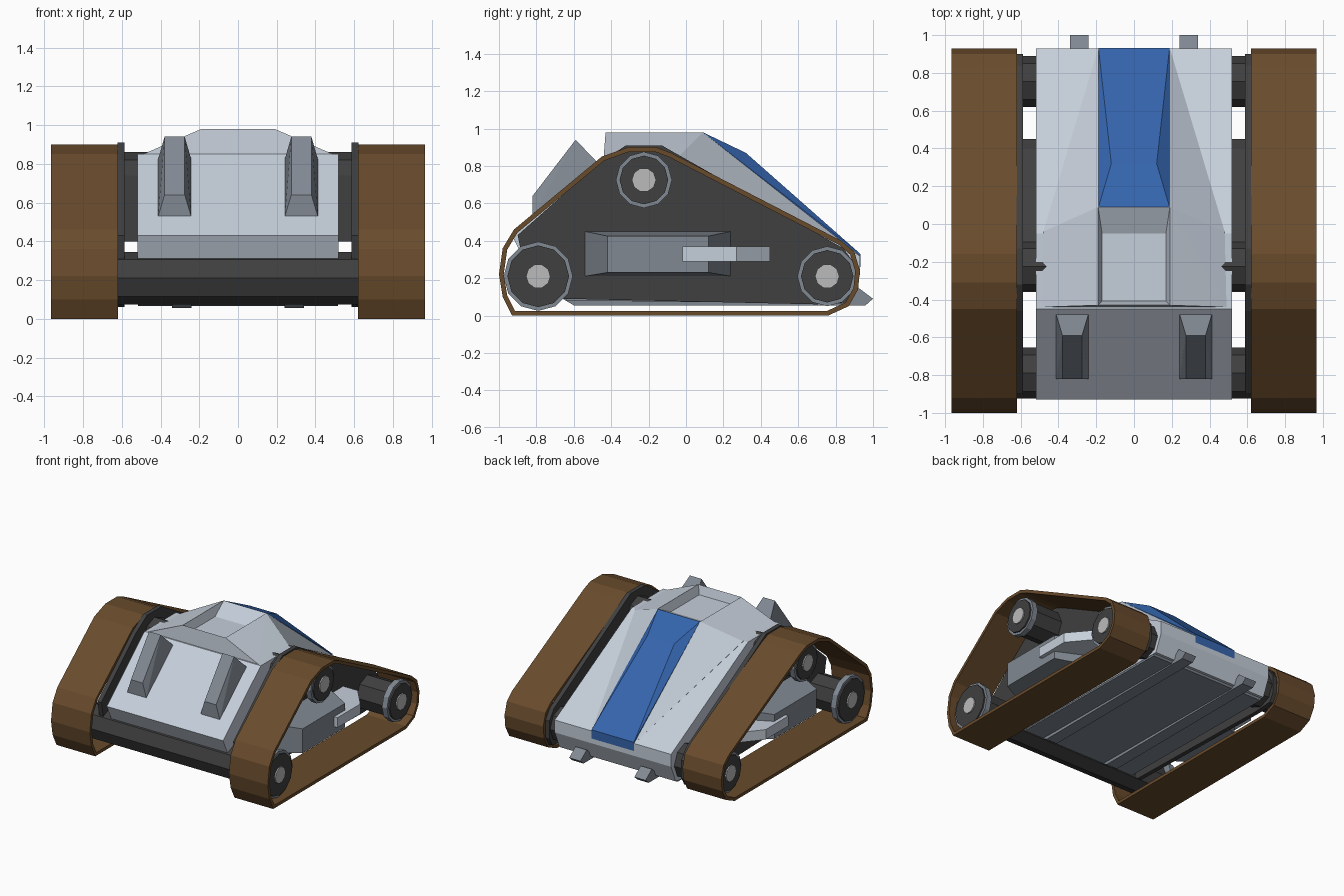
import bpy, bmesh, math
from mathutils import Matrix

if "Cube" in bpy.data.objects:
    bpy.data.objects.remove(bpy.data.objects["Cube"])


def material(name, rgb):
    m = bpy.data.materials.new(name)
    m.diffuse_color = (*rgb, 1)
    m.use_nodes = True
    m.node_tree.nodes["Principled BSDF"].inputs["Base Color"].default_value = m.diffuse_color
    return m


BROWN = material("brown rubber", (0.14, 0.07, 0.025))
DARK = material("dark metal", (0.05, 0.05, 0.052))
STEEL = material("steel", (0.22, 0.25, 0.29))
SILVER = material("silver", (0.5, 0.5, 0.5))
PALE = material("pale armour", (0.56, 0.62, 0.70))
BLUE = material("blue paint", (0.035, 0.13, 0.42))


def finish(bm, name, mat, normals=True):
    if normals:
        bmesh.ops.recalc_face_normals(bm, faces=bm.faces[:])
    me = bpy.data.meshes.new(name)
    bm.to_mesh(me)
    bm.free()
    me.materials.append(mat)
    ob = bpy.data.objects.new(name, me)
    bpy.context.collection.objects.link(ob)
    return ob


def prism(name, profile, x0, x1, mat):
    """Side profile of (y, z) points extruded along x."""
    bm = bmesh.new()
    a = [bm.verts.new((x0, y, z)) for y, z in profile]
    b = [bm.verts.new((x1, y, z)) for y, z in profile]
    bm.faces.new(a)
    bm.faces.new(b)
    for i in range(len(a)):
        j = (i + 1) % len(a)
        bm.faces.new((a[i], a[j], b[j], b[i]))
    return finish(bm, name, mat)


def hull_mesh(points):
    bm = bmesh.new()
    for p in points:
        bm.verts.new(p)
    bmesh.ops.convex_hull(bm, input=bm.verts[:])
    bmesh.ops.dissolve_limit(bm, angle_limit=0.01, verts=bm.verts[:], edges=bm.edges[:])
    bmesh.ops.recalc_face_normals(bm, faces=bm.faces[:])
    return bm


def cylinder(name, y, z, r, x0, x1, sides, mat):
    bm = bmesh.new()
    m = Matrix.Translation(((x0 + x1) / 2, y, z)) @ Matrix.Rotation(math.pi / 2, 4, 'Y')
    bmesh.ops.create_cone(bm, cap_ends=True, segments=sides, radius1=r, radius2=r,
                          depth=abs(x1 - x0), matrix=m)
    return finish(bm, name, mat)


def both(points):
    return [(s * x, y, z) for x, y, z in points for s in (1, -1)]


# Main hull
prism("hull", [(-0.93, 0.43), (-0.45, 0.85), (-0.05, 0.85), (0.93, 0.32), (0.93, 0.22),
               (0.87, 0.08), (-0.65, 0.09), (-0.85, 0.26)], -0.518, 0.518, PALE)
prism("belly_plate", [(-0.64, 0.10), (-0.64, 0.08), (0.84, 0.065), (0.86, 0.10)],
      -0.515, 0.515, STEEL)

# Raised cabin with a sunken hatch in its roof
bm = hull_mesh(both([(0.49, -0.44, 0.85), (0.48, -0.04, 0.85), (0.19, 0.93, 0.32),
                     (0.19, -0.43, 0.98), (0.19, 0.09, 0.98)]))
roof = max(bm.faces, key=lambda f: f.calc_center_median().z)
bmesh.ops.inset_individual(bm, faces=[roof], thickness=0.03)
for v in roof.verts:
    v.co.z -= 0.07
    if v.co.y > 0:
        v.co.y = -0.05
finish(bm, "cabin", PALE)

# Blue raised stripe on the rear slope
finish(hull_mesh(both([(0.188, 0.09, 0.98), (0.188, 0.932, 0.33), (0.188, 0.932, 0.26),
                       (0.12, 0.32, 0.87), (0.12, 0.915, 0.345), (0.188, 0.09, 0.95)])),
       "rear_stripe", BLUE)

# Track outline, counter-clockwise from the front bottom
TRACK = [(-0.93, 0.0), (0.76, 0.0), (0.87, 0.05), (0.92, 0.14), (0.93, 0.24), (0.90, 0.34),
         (0.83, 0.40), (-0.08, 0.87), (-0.16, 0.90), (-0.31, 0.90), (-0.45, 0.85),
         (-0.92, 0.46), (-0.98, 0.36), (-1.0, 0.22), (-0.98, 0.10)]
PLATE = [(-0.66, 0.09), (0.70, 0.06), (0.86, 0.07), (0.90, 0.14), (0.90, 0.28), (0.84, 0.36),
         (-0.13, 0.91), (-0.32, 0.91), (-0.46, 0.82), (-0.90, 0.43), (-0.87, 0.28)]
WHEELS = [("front", -0.79, 0.21, 0.185), ("rear", 0.755, 0.21, 0.16), ("top", -0.225, 0.725, 0.15)]

# Axles running through the whole width
for label, y, z, r in WHEELS:
    cylinder(label + "_axle", y, z, 0.135, -0.875, 0.875, 8, DARK)

for s, side in ((1, "right"), (-1, "left")):
    # Track belt
    bm = bmesh.new()
    x0, x1 = sorted((s * 0.62, s * 0.965))
    a = [bm.verts.new((x0, y, z)) for y, z in TRACK]
    b = [bm.verts.new((x1, y, z)) for y, z in TRACK]
    for i in range(len(a)):
        j = (i + 1) % len(a)
        bm.faces.new((a[i], a[j], b[j], b[i]))
    belt = finish(bm, side + "_track_belt", BROWN, normals=False)
    mod = belt.modifiers.new("thickness", 'SOLIDIFY')
    mod.thickness = 0.025
    mod.offset = -1
    mod.use_even_offset = True

    # Side plate and the block joining it to the hull
    prism(side + "_side_plate", PLATE, s * 0.587, s * 0.622, DARK)
    prism(side + "_plate_mount", [(-0.36, 0.40), (0.45, 0.40), (0.40, 0.47), (-0.10, 0.74),
                                  (-0.36, 0.74)], s * 0.50, s * 0.595, DARK)

    # Wheels: rim, disc and hub
    for label, y, z, r in WHEELS:
        cylinder(f"{side}_{label}_wheel_rim", y, z, r, s * 0.865, s * 0.91, 12, STEEL)
        cylinder(f"{side}_{label}_wheel_disc", y, z, r - 0.02, s * 0.90, s * 0.922, 12, DARK)
        cylinder(f"{side}_{label}_wheel_hub", y, z, 0.065, s * 0.91, s * 0.932, 10, SILVER)

    # Engine box between the wheels, with its exhaust bar
    finish(hull_mesh([(s * x, y, z) for x, ys, zs in ((0.62, (-0.54, 0.24), (0.21, 0.45)),
                                                     (0.87, (-0.42, 0.12), (0.23, 0.425)))
                      for y in ys for z in zs]), side + "_engine_box", STEEL)
    finish(hull_mesh([(s * x, y, z) for x, y in ((0.90, -0.02), (0.90, 0.27), (0.75, 0.45),
                                                 (0.62, 0.45), (0.62, -0.02))
                      for z in (0.29, 0.37)]), side + "_exhaust_bar", PALE)

    # Front fin on the glacis
    finish(hull_mesh([(s * (0.327 + w * k), y, z) for k, y, z in
                      ((0.085, -0.82, 0.53), (0.085, -0.48, 0.825),
                       (0.052, -0.82, 0.64), (0.052, -0.59, 0.94)) for w in (1, -1)]),
           side + "_front_fin", STEEL)

    # Belly skid ending in a rear hook
    prism(side + "_belly_skid", [(-0.66, 0.09), (-0.60, 0.055), (0.96, 0.055), (1.0, 0.09),
                                 (0.92, 0.15), (0.86, 0.10)], s * 0.24, s * 0.34, STEEL)
